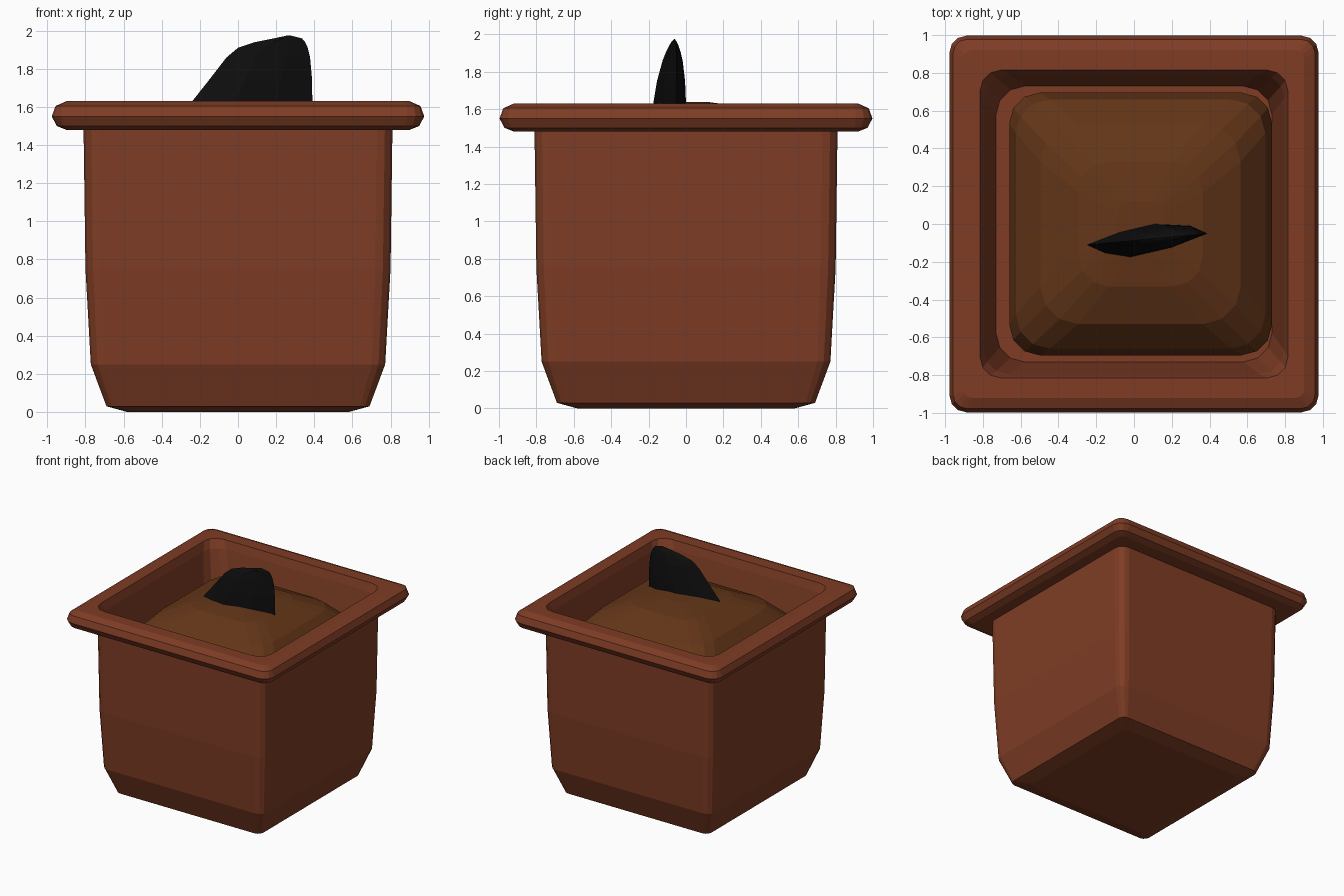
import bpy, bmesh
from math import sin, cos, pi

if "Cube" in bpy.data.objects:
    bpy.data.objects.remove(bpy.data.objects["Cube"])


def material(name, rgb):
    m = bpy.data.materials.new(name)
    m.diffuse_color = (*rgb, 1)
    m.use_nodes = True
    m.node_tree.nodes["Principled BSDF"].inputs["Base Color"].default_value = m.diffuse_color
    return m


def rounded_square(hx, hy, r, z, cx=0, cy=0, seg=3):
    """Loop of points around a rounded rectangle."""
    pts = []
    for q, (sx, sy) in enumerate([(1, 1), (-1, 1), (-1, -1), (1, -1)]):
        for i in range(seg + 1):
            a = pi / 2 * (q + i / seg)
            pts.append((cx + sx * (hx - r) + r * cos(a),
                        cy + sy * (hy - r) + r * sin(a), z))
    return pts


def loft(name, rings, mat):
    """Skin a stack of equal-count loops and cap both ends."""
    bm = bmesh.new()
    loops = [[bm.verts.new(p) for p in ring] for ring in rings]
    for a, b in zip(loops, loops[1:]):
        n = len(a)
        for i in range(n):
            j = (i + 1) % n
            bm.faces.new((a[i], a[j], b[j], b[i]))
    bm.faces.new(loops[0][::-1])
    bm.faces.new(loops[-1])
    bmesh.ops.recalc_face_normals(bm, faces=bm.faces)
    me = bpy.data.meshes.new(name)
    bm.to_mesh(me)
    bm.free()
    me.materials.append(mat)
    ob = bpy.data.objects.new(name, me)
    bpy.context.collection.objects.link(ob)
    return ob


clay = material("clay", (0.21, 0.046, 0.018))
earth = material("earth", (0.125, 0.036, 0.009))
black = material("black", (0.004, 0.004, 0.004))

# Square pot: outer wall, rolled rim and inner wall (half x, half y, corner, z)
pot = [(0.58, 0.58, 0.05, 0), (0.69, 0.69, 0.05, 0.03),
       (0.772, 0.772, 0.07, 0.25), (0.80, 0.80, 0.08, 0.75),
       (0.81, 0.81, 0.08, 1.48),
       (0.90, 0.92, 0.04, 1.48), (0.95, 0.97, 0.07, 1.50),
       (0.977, 0.997, 0.09, 1.55), (0.957, 0.977, 0.07, 1.605),
       (0.90, 0.92, 0.04, 1.63),
       (0.815, 0.815, 0.11, 1.63), (0.795, 0.795, 0.13, 1.56),
       (0.73, 0.73, 0.15, 1.18)]
loft("pot", [rounded_square(*p) for p in pot], clay)

# Soil mound
soil = [(0.69, 0.69, 0.16, 1.15), (0.695, 0.695, 0.16, 1.25),
        (0.66, 0.66, 0.18, 1.38), (0.53, 0.53, 0.20, 1.52),
        (0.33, 0.33, 0.16, 1.61), (0.12, 0.12, 0.06, 1.638)]
loft("soil", [rounded_square(*p, cx=0.035) for p in soil], earth)


# Curved fin: lens-shaped slices (z, left x, right x, front y, back y)
def lens(z, x0, x1, front, back):
    def mid(x):
        return -0.087 + 0.095 * x
    pts = []
    for t, k, peak, y in [(0, 0, 0, 0), (0.14, 0.6, 0.35, front),
                          (0.35, 1, 0.35, front), (0.7, 0.65, 0.35, front),
                          (1, 0, 0, 0), (0.85, 0.65, 0.55, back),
                          (0.55, 1, 0.55, back), (0.25, 0.65, 0.55, back)]:
        x = x0 + t * (x1 - x0)
        bulge = k * (y - mid(x0 + peak * (x1 - x0))) if k else 0
        pts.append((x, mid(x) + bulge, z))
    return pts


fin = [(1.56, -0.28, 0.39, -0.18, 0.0), (1.63, -0.24, 0.39, -0.175, 0.0),
       (1.75, -0.145, 0.388, -0.155, -0.005), (1.86, -0.06, 0.378, -0.125, -0.018),
       (1.91, 0.0, 0.366, -0.105, -0.03), (1.94, 0.09, 0.352, -0.09, -0.04),
       (1.96, 0.19, 0.335, -0.078, -0.05), (1.975, 0.26, 0.275, -0.063, -0.06)]
loft("fin", [lens(*f) for f in fin], black)
